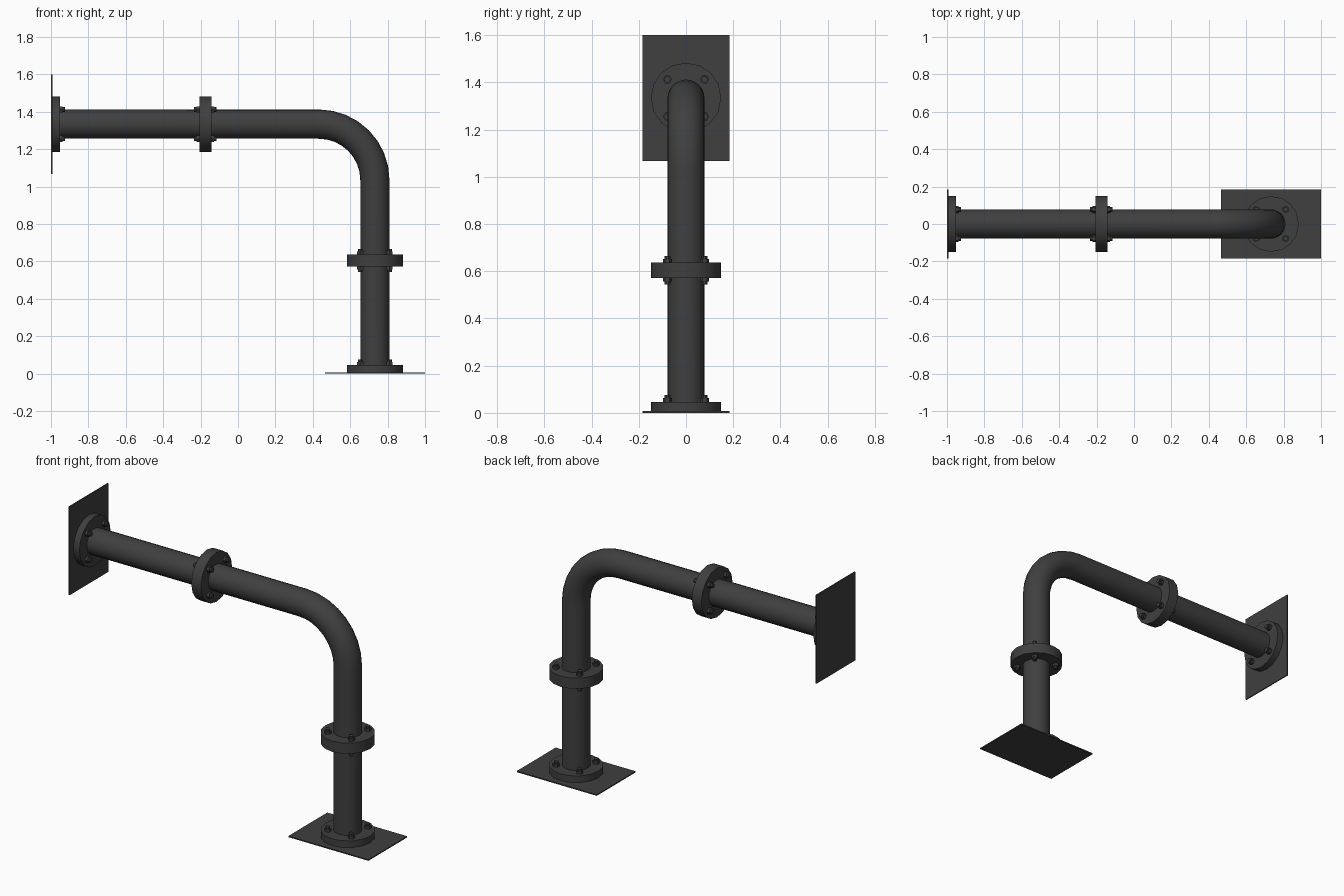
import bpy, math
from mathutils import Vector, Matrix

if "Cube" in bpy.data.objects:
    bpy.data.objects.remove(bpy.data.objects["Cube"])

PX, PZ = 0.732, 1.334          # axis of the riser (x) and of the top run (z)
PIPE_R, FLANGE_R, BOLT_R, BEND = 0.078, 0.149, 0.111, 0.30

metal = bpy.data.materials.new("dark_metal")
metal.diffuse_color = (0.05, 0.05, 0.05, 1)
metal.use_nodes = True
metal.node_tree.nodes["Principled BSDF"].inputs["Base Color"].default_value = metal.diffuse_color


def finish(ob, name):
    ob.name = name
    ob.data.materials.append(metal)
    bpy.ops.object.select_all(action='DESELECT')
    ob.select_set(True)
    bpy.context.view_layer.objects.active = ob
    bpy.ops.object.shade_smooth_by_angle(angle=math.radians(35))
    return ob


def disc(name, frame, x, y, a, b, r, sides):
    """Cylinder along the local z of frame, from a to b."""
    bpy.ops.mesh.primitive_cylinder_add(vertices=sides, radius=r, depth=b - a)
    ob = bpy.context.object
    ob.matrix_world = frame @ Matrix.Translation((x, y, (a + b) / 2))
    return finish(ob, name)


def bolts(name, frame, face, d):
    """Four nuts with stud ends on a flange face; d is the outward direction."""
    for i in range(4):
        t = math.radians(45 + 90 * i)
        x, y = BOLT_R * math.cos(t), BOLT_R * math.sin(t)
        for part, h, r, n in (("nut", 0.016, 0.019, 6), ("stud", 0.029, 0.0135, 10)):
            a, b = sorted((face - d * 0.004, face + d * h))
            disc(f"{name}_{part}_{i + 1}", frame, x, y, a, b, r, n)


def plate(name, frame):
    bpy.ops.mesh.primitive_cube_add(size=1)
    ob = bpy.context.object
    ob.data.transform(Matrix.Diagonal((0.533, 0.37, 0.007, 1)))
    ob.matrix_world = frame @ Matrix.Translation((0, 0, 0.0035))
    return finish(ob, name)


# Local frames: z runs along the pipe, away from each mounting surface
floor = Matrix.Translation((PX, 0, 0))
wall = Matrix.Translation((-1, 0, PZ)) @ Matrix.Rotation(math.pi / 2, 4, 'Y')

# Mounting plates, end flanges, joint flanges and their bolts
for side, frame, joint in (("floor", floor, 0.604), ("wall", wall, 0.825)):
    plate(f"{side}_plate", frame)
    disc(f"{side}_flange", frame, 0, 0, 0.0005, 0.047, FLANGE_R, 16)
    bolts(f"{side}_flange", frame, 0.047, 1)
    disc(f"{side}_joint_flange", frame, 0, 0, joint - 0.032, joint + 0.032, FLANGE_R, 16)
    for d, label in ((-1, "lower"), (1, "upper")):
        bolts(f"{side}_joint_{label}", frame, joint + d * 0.032, d)

# Pipe: riser, rounded elbow and top run swept along one path
path = [(PX, 0, 0.0005)]
for i in range(9):
    t = math.radians(90 * i / 8)
    path.append((PX - BEND + BEND * math.cos(t), 0, PZ - BEND + BEND * math.sin(t)))
path.append((-0.9995, 0, PZ))
curve = bpy.data.curves.new("pipe", 'CURVE')
curve.dimensions = '3D'
curve.bevel_depth = PIPE_R
curve.bevel_resolution = 10
curve.use_fill_caps = True
spline = curve.splines.new('POLY')
spline.points.add(len(path) - 1)
for p, co in zip(spline.points, path):
    p.co = (*co, 1)
pipe = bpy.data.objects.new("pipe", curve)
bpy.context.collection.objects.link(pipe)
bpy.ops.object.select_all(action='DESELECT')
pipe.select_set(True)
bpy.context.view_layer.objects.active = pipe
bpy.ops.object.convert(target='MESH')
finish(bpy.context.object, "pipe")
